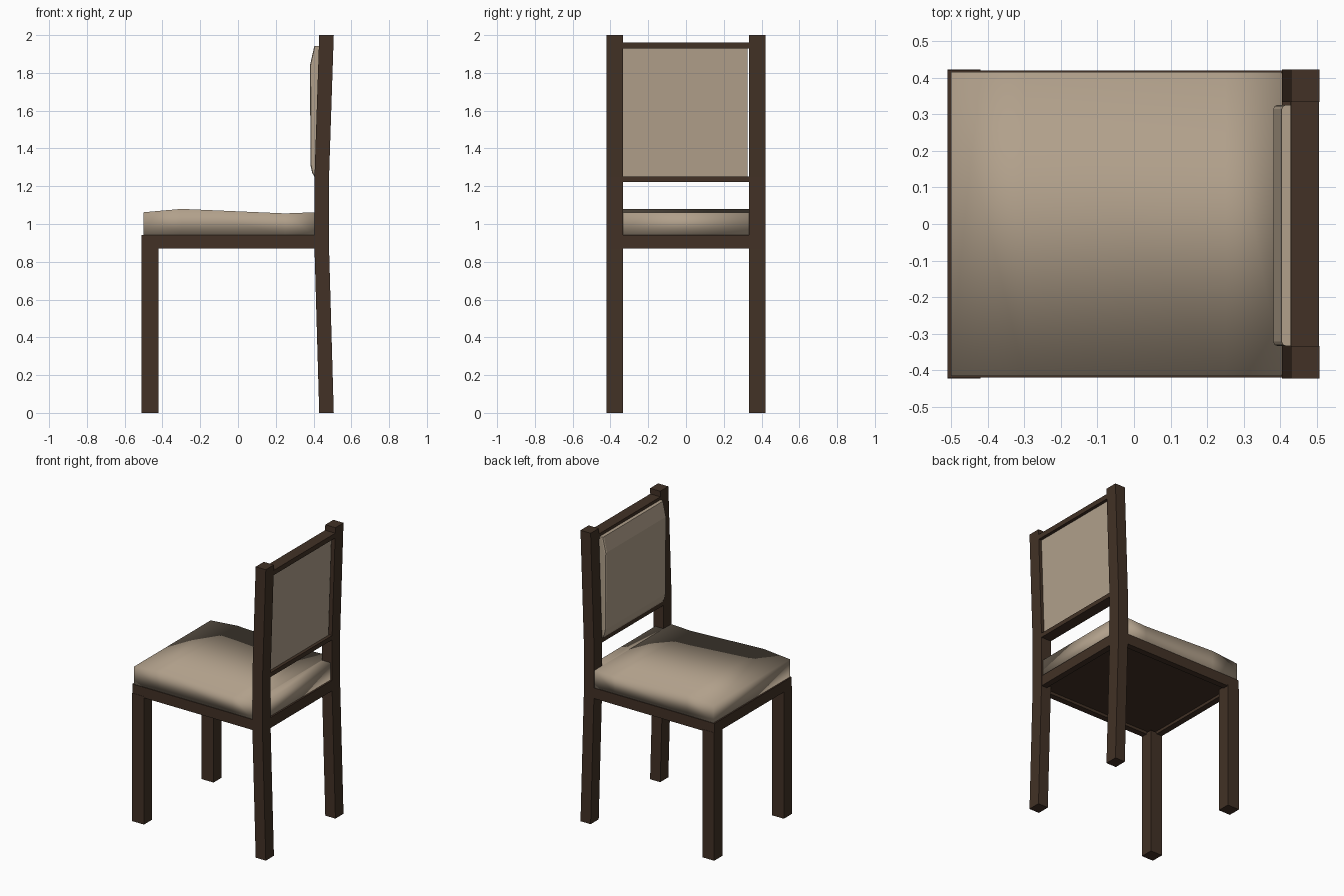
import bpy
import bmesh

if "Cube" in bpy.data.objects:
    bpy.data.objects.remove(bpy.data.objects["Cube"], do_unlink=True)


def material(name, color):
    m = bpy.data.materials.new(name)
    m.use_nodes = True
    m.diffuse_color = color
    bsdf = next(n for n in m.node_tree.nodes if n.type == "BSDF_PRINCIPLED")
    bsdf.inputs["Base Color"].default_value = color
    bsdf.inputs["Roughness"].default_value = 0.7
    return m


WOOD = material("dark_wood", (0.054, 0.031, 0.019, 1))
FABRIC = material("beige_fabric", (0.44, 0.352, 0.258, 1))


def finish(name, bm, mat, smooth=False):
    bmesh.ops.recalc_face_normals(bm, faces=bm.faces)
    mesh = bpy.data.meshes.new(name)
    bm.to_mesh(mesh)
    bm.free()
    mesh.materials.append(mat)
    for p in mesh.polygons:
        p.use_smooth = smooth
    obj = bpy.data.objects.new(name, mesh)
    bpy.context.collection.objects.link(obj)
    return obj


def loft(name, rings, mat, smooth=False, cap=True):
    """Join a row of four-cornered rings into one skin."""
    bm = bmesh.new()
    rows = [[bm.verts.new(c) for c in ring] for ring in rings]
    for a, b in zip(rows, rows[1:]):
        for i in range(4):
            j = (i + 1) % 4
            bm.faces.new((a[i], a[j], b[j], b[i]))
    if cap:
        bm.faces.new(rows[0])
        bm.faces.new(rows[-1])
    return finish(name, bm, mat, smooth)


def level(x0, x1, y0, y1, z):
    return [(x0, y0, z), (x1, y0, z), (x1, y1, z), (x0, y1, z)]


def lean(z):
    """Front face of the back posts at a height above the seat."""
    return 0.405 + 0.025 * max(0, z - 1.25) / 0.75


OUT, IN = 0.422, 0.334

# Legs and bent back posts, one pair per side
for side, s in (("left", -1), ("right", 1)):
    y0, y1 = sorted((s * OUT, s * IN))
    loft("front_leg_" + side,
         [level(-0.51, -0.42, y0, y1, z) for z in (0, 0.88)], WOOD)
    posts = [(0.43, 0), (0.405, 0.87), (0.405, 1.25), (0.43, 2)]
    loft("back_post_" + side,
         [level(x, x + 0.077, y0, y1, z) for x, z in posts], WOOD)

# Seat frame with a shallow recess underneath
bm = bmesh.new()
low, high = [[bm.verts.new(c) for c in level(-0.51, 0.48, -0.42, 0.42, z)]
             for z in (0.87, 0.942)]
for i in range(4):
    j = (i + 1) % 4
    bm.faces.new((low[i], low[j], high[j], high[i]))
bm.faces.new(high)
under = bm.faces.new(low[::-1])
bmesh.ops.recalc_face_normals(bm, faces=bm.faces)
bmesh.ops.inset_individual(bm, faces=[under], thickness=0.06)
panel = bmesh.ops.extrude_discrete_faces(bm, faces=[under])["faces"][0]
bmesh.ops.translate(bm, vec=(0, 0, 0.02), verts=panel.verts)
finish("seat_frame", bm, WOOD)

# Back rails follow the lean of the posts
for name, z0, z1 in (("lower_back_rail", 1.222, 1.252),
                     ("upper_back_rail", 1.928, 1.962)):
    loft(name, [level(lean(z), lean(z) + 0.077, -IN, IN, z)
                for z in (z0, z1)], WOOD)

# Seat cushion: wavy top, narrowed to pass between the posts
sections = [(-0.5, 0.416, 1.062), (-0.3, 0.416, 1.08), (0.25, 0.416, 1.056),
            (0.404, 0.416, 1.062), (0.406, IN, 1.062), (0.468, IN, 1.062)]
loft("seat_cushion",
     [[(x, -w, 0.94), (x, w, 0.94), (x, w, z), (x, -w, z)]
      for x, w, z in sections], FABRIC, smooth=True)

# Back pad: bevelled front, flat rear set in from the posts
pad = [(0.404, 1.252), (0.393, 1.27), (0.384, 1.31),
       (0.381, 1.84), (0.404, 1.942)]
rings = [level(x, lean(z) + 0.055, -IN, 0.326, z) for x, z in pad]
back_pad = loft("back_pad", rings, FABRIC)
edges = bmesh.new()
edges.from_mesh(back_pad.data)
front_sides = [e for e in edges.edges
               if all(v.co.x < 0.405 for v in e.verts)
               and abs(e.verts[0].co.y - e.verts[1].co.y) < 0.01]
bmesh.ops.bevel(edges, geom=front_sides, offset=0.012, segments=2,
                profile=0.5, affect="EDGES")
edges.to_mesh(back_pad.data)
edges.free()
